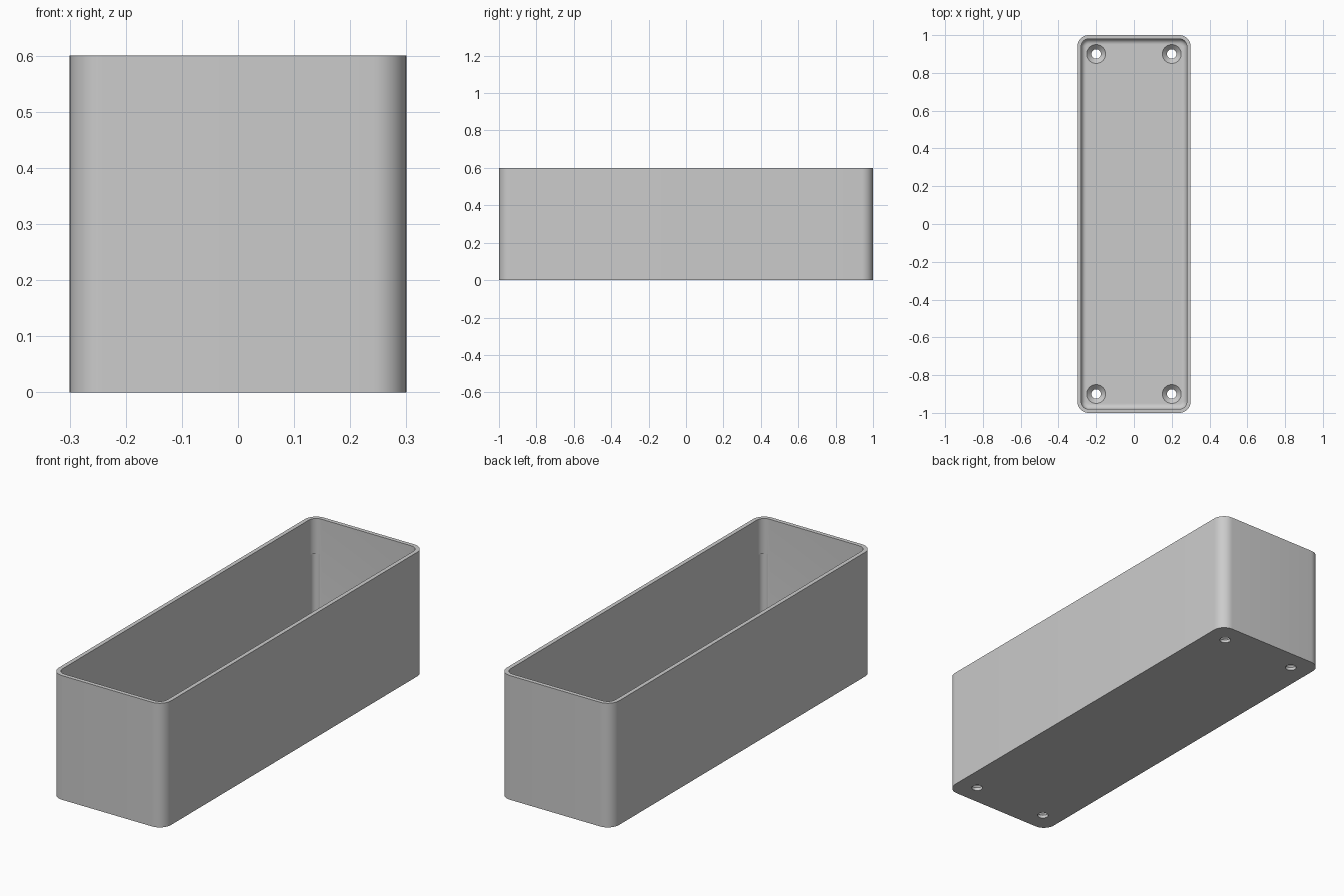
import bpy
import bmesh
from math import sin, cos, pi

cube = bpy.data.objects.get("Cube")
if cube:
    bpy.data.objects.remove(cube, do_unlink=True)

HX, HY, HEIGHT = 0.3, 1.0, 0.6     # outer half sizes and height
CORNER, WALL, FLOOR, FILLET = 0.06, 0.02, 0.04, 0.028
STEPS = 10

grey = bpy.data.materials.new("plain grey")
grey.use_nodes = True
grey.diffuse_color = (0.6, 0.6, 0.6, 1)
grey.node_tree.nodes["Principled BSDF"].inputs["Base Color"].default_value = (0.6, 0.6, 0.6, 1)


def rounded_loop(bm, hx, hy, r, z, cx=0, cy=0):
    """Ring of vertices round a rounded rectangle (a circle when hx = hy = r)."""
    ring = []
    for quarter, (sx, sy) in enumerate([(1, 1), (-1, 1), (-1, -1), (1, -1)]):
        for i in range(STEPS + 1):
            a = (quarter + i / STEPS) * pi / 2
            ring.append(bm.verts.new((cx + sx * (hx - r) + r * cos(a),
                                      cy + sy * (hy - r) + r * sin(a), z)))
    return ring


def loft(bm, rings):
    """Skin the rings in order and cap both ends."""
    for low, high in zip(rings, rings[1:]):
        for i in range(len(low)):
            j = (i + 1) % len(low)
            bm.faces.new((low[i], low[j], high[j], high[i]))
    bm.faces.new(rings[0][::-1])
    bm.faces.new(rings[-1])


def make_object(name, bm):
    bmesh.ops.remove_doubles(bm, verts=bm.verts, dist=0.00001)
    bmesh.ops.recalc_face_normals(bm, faces=bm.faces)
    mesh = bpy.data.meshes.new(name)
    bm.to_mesh(mesh)
    bm.free()
    obj = bpy.data.objects.new(name, mesh)
    mesh.materials.append(grey)
    bpy.context.collection.objects.link(obj)
    return obj


# Open box: outer wall, flat rim, inner wall and a filleted floor
bm = bmesh.new()
rings = [rounded_loop(bm, HX, HY, CORNER, z) for z in (0, HEIGHT)]
rings.append(rounded_loop(bm, HX - WALL, HY - WALL, CORNER - WALL, HEIGHT))
for i in range(9):
    a = i / 8 * pi / 2
    inset = WALL + FILLET * (1 - cos(a))
    rings.append(rounded_loop(bm, HX - inset, HY - inset, CORNER - inset,
                              FLOOR + FILLET * (1 - sin(a))))
loft(bm, rings)
box = make_object("open_box", bm)

# Countersunk screw holes and shallow recesses in the inner corners
bm = bmesh.new()
for sx in (-1, 1):
    for sy in (-1, 1):
        hole = [(0.025, -0.05), (0.025, 0.015), (0.06, 0.05)]
        loft(bm, [rounded_loop(bm, r, r, r, z, sx * 0.2, sy * 0.9) for r, z in hole])
        loft(bm, [rounded_loop(bm, 0.025, 0.025, 0.025, z, sx * 0.255, sy * 0.955)
                  for z in (0.08, 0.43)])
cutter = make_object("hole_cutter", bm)
cutter.hide_render = True

cut = box.modifiers.new("holes", 'BOOLEAN')
cut.operation = 'DIFFERENCE'
cut.solver = 'EXACT'
cut.object = cutter

bpy.ops.object.select_all(action='DESELECT')
box.select_set(True)
bpy.context.view_layer.objects.active = box
bpy.ops.object.modifier_apply(modifier=cut.name)
bpy.data.objects.remove(cutter, do_unlink=True)
bpy.ops.object.shade_smooth_by_angle(angle=pi / 6)
